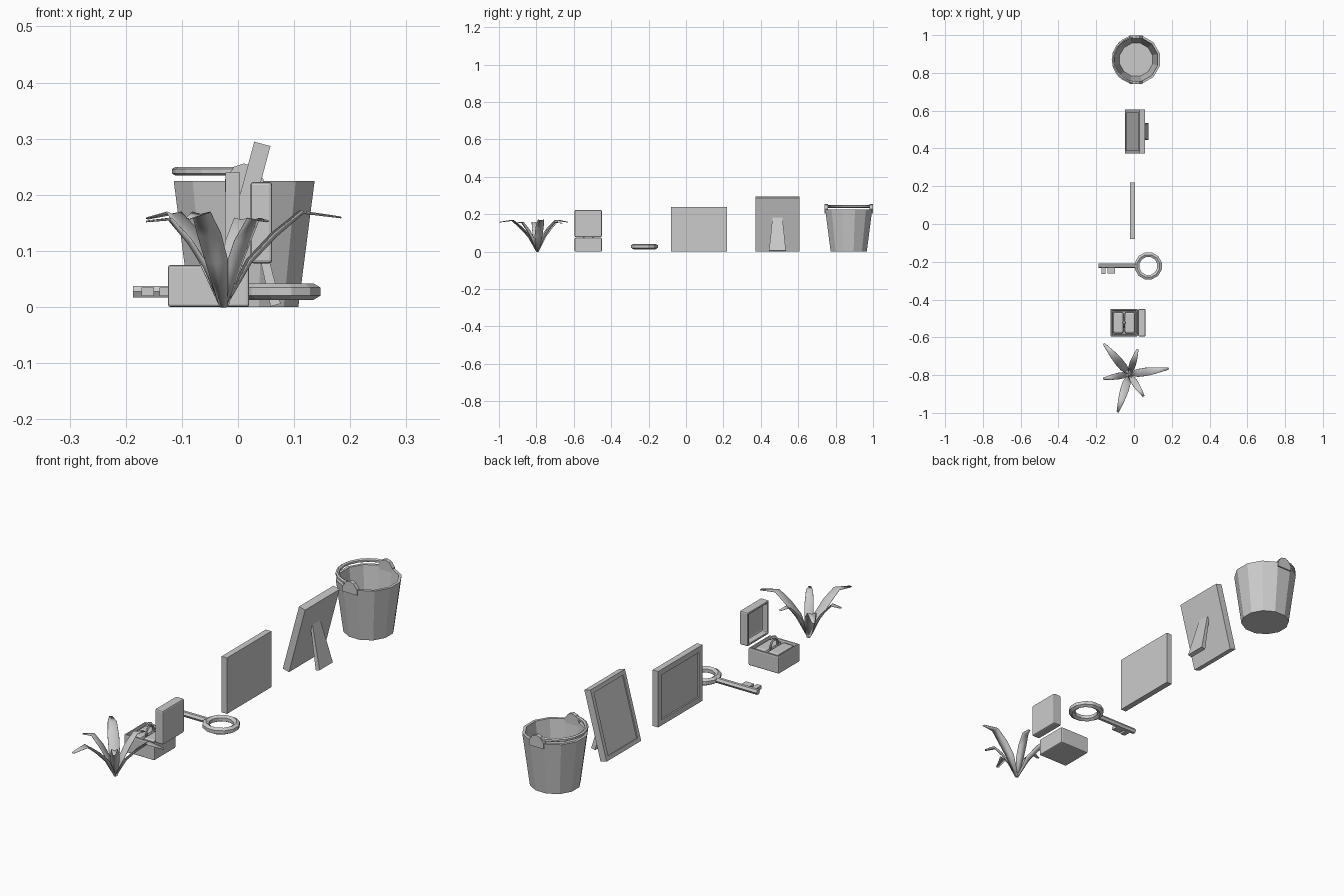
import bpy, bmesh, math
from mathutils import Vector, Matrix

if "Cube" in bpy.data.objects:
    bpy.data.objects.remove(bpy.data.objects["Cube"])


def make(name, verts, faces, bevel=0, segs=2, smooth=False):
    me = bpy.data.meshes.new(name)
    me.from_pydata([tuple(v) for v in verts], [], faces)
    ob = bpy.data.objects.new(name, me)
    bpy.context.collection.objects.link(ob)
    bm = bmesh.new()
    bm.from_mesh(me)
    bmesh.ops.recalc_face_normals(bm, faces=bm.faces)
    for f in bm.faces:
        f.smooth = smooth
    bm.to_mesh(me)
    bm.free()
    if bevel:
        m = ob.modifiers.new("round", "BEVEL")
        m.width, m.segments, m.limit_method = bevel, segs, "ANGLE"
    return ob


def box(name, lo, hi, bevel=0):
    v = [(x, y, z) for x in (lo[0], hi[0]) for y in (lo[1], hi[1]) for z in (lo[2], hi[2])]
    f = [(0, 1, 3, 2), (4, 6, 7, 5), (0, 4, 5, 1), (2, 3, 7, 6), (0, 2, 6, 4), (1, 5, 7, 3)]
    return make(name, v, f, bevel)


def recess(ob, direction, border, depth):
    """Inset the face looking along direction and push it inwards."""
    d = Vector(direction)
    bm = bmesh.new()
    bm.from_mesh(ob.data)
    f = max(bm.faces, key=lambda f: f.normal.dot(d))
    bmesh.ops.inset_region(bm, faces=[f], thickness=border)
    r = bmesh.ops.extrude_face_region(bm, geom=[f])
    bmesh.ops.translate(bm, vec=-d * depth, verts=[g for g in r["geom"] if isinstance(g, bmesh.types.BMVert)])
    if f.is_valid:
        bmesh.ops.delete(bm, geom=[f], context="FACES")
    bmesh.ops.recalc_face_normals(bm, faces=bm.faces)
    bm.to_mesh(ob.data)
    bm.free()


def sweep(name, rings, closed=False, smooth=False):
    """Skin a list of cross-section rings."""
    n, m = len(rings[0]), len(rings)
    faces = []
    for i in range(m if closed else m - 1):
        j = (i + 1) % m
        faces += [(i * n + k, i * n + (k + 1) % n, j * n + (k + 1) % n, j * n + k) for k in range(n)]
    if not closed:
        faces += [tuple(range(n)), tuple(range((m - 1) * n, m * n))]
    return make(name, [p for r in rings for p in r], faces, smooth=smooth)


def circle(c, r, z, n, off=0.0):
    return [(c[0] + r * math.cos(off + math.tau * k / n), c[1] + r * math.sin(off + math.tau * k / n), z)
            for k in range(n)]


def torus(name, c, R, r, n, sides, a0=0.0, a1=math.tau, upright=False):
    full = a1 - a0 > 6.28
    rings = []
    for i in range(n if full else n + 1):
        a = a0 + (a1 - a0) * i / n
        ring = []
        for k in range(sides):
            b = math.tau * (k + 0.5) / sides
            q = R + r * math.cos(b)
            p = (q * math.cos(a), q * math.sin(a), r * math.sin(b))
            if upright:
                p = (p[2], p[0], p[1])
            ring.append(Vector(c) + Vector(p))
        rings.append(ring)
    return sweep(name, rings, full)


# Bucket: outer wall, rim, inner wall and floor
bc, off = (0.011, 0.87), math.radians(15)
sweep("bucket", [circle(bc, r, z, 12, off) for r, z in
                 ((0.1, 0), (0.13, 0.225), (0.118, 0.225), (0.09, 0.015))])
# Bucket ears and folded handle
for side, label in ((-1, "front"), (1, "back")):
    prof = [(-0.034, 0.205), (-0.034, 0.228), (-0.018, 0.25), (0, 0.256),
            (0.018, 0.25), (0.034, 0.228), (0.034, 0.205)]
    sweep("bucket_ear_" + label, [[(bc[0] + x, bc[1] + side * y, z) for x, z in prof] for y in (0.112, 0.129)])
torus("bucket_handle", (bc[0], bc[1], 0.242), 0.122, 0.008, 10, 6, math.pi / 2, 1.5 * math.pi)

# Standing picture frame with tilted board and rear prop
fr = box("tilted_frame", (-0.03, -0.117, 0), (0, 0.117, 0.297))
recess(fr, (-1, 0, 0), 0.025, 0.005)
fr.data.transform(Matrix.Translation((-0.019, 0.489, 0)) @ Matrix.Rotation(math.radians(15), 4, "Y"))
prop = []
for x, z, w in ((0.02, 0.176, 0.027), (0.03, 0.182, 0.027), (0.076, 0.006, 0.045), (0.058, 0.001, 0.045)):
    prop.append((x, z, w))
sweep("frame_prop", [[(x, 0.489 + s * w, z) for x, z, w in prop] for s in (-1, 1)])

# Upright picture frame
fr2 = box("upright_frame", (-0.022, -0.08, 0), (0.004, 0.22, 0.24))
recess(fr2, (-1, 0, 0), 0.034, 0.006)

# Key: bow, shaft and bits
kc = (0.076, -0.222, 0.0275)
torus("key_bow", kc, 0.061, 0.0145, 12, 6, math.pi / 12, math.pi / 12 + math.tau)
sweep("key_shaft", [[(x, kc[1] + r * math.cos(a), kc[2] + r * math.sin(a))
                     for a in [math.tau * k / 6 for k in range(6)]]
                    for x, r in ((-0.187, 0.012), (0.02, 0.012))])
for i, (x0, x1, y) in enumerate(((-0.172, -0.15, -0.266), (-0.14, -0.1, -0.262))):
    box("key_bit_%d" % i, (x0, y, 0.02), (x1, -0.22, 0.035))

# Jewellery box: base, lid, cushions
by0, by1 = -0.595, -0.45
base = box("box_base", (-0.125, by0, 0), (0.02, by1, 0.075), 0.01)
recess(base, (0, 0, 1), 0.014, 0.025)
lid = box("box_lid", (0.022, by0, 0.078), (0.061, by1, 0.223), 0.01)
recess(lid, (-1, 0, 0), 0.016, 0.025)
for i, (x0, x1) in enumerate(((-0.111, -0.055), (-0.05, 0.006))):
    box("cushion_%d" % i, (x0, by0 + 0.015, 0.04), (x1, by1 - 0.015, 0.073), 0.012)
# Ring held between the cushions, with its stone
rc = (-0.0525, -0.522, 0.078)
torus("finger_ring", rc, 0.024, 0.005, 14, 6, upright=True)
sweep("ring_stone", [circle(rc, r, z, 6) for r, z in ((0.004, 0.102), (0.011, 0.112), (0.007, 0.117))])

# Plant: six arching, folded leaves, long and short alternating
root = Vector((-0.025, -0.795, 0))
long_leaf = ((0.004, 0, 0.007), (0.05, 0.078, 0.021), (0.095, 0.125, 0.022), (0.143, 0.166, 0.017), (0.211, 0.158, 0.006))
short_leaf = ((0.004, 0, 0.006), (0.035, 0.07, 0.016), (0.065, 0.115, 0.017), (0.1, 0.156, 0.013), (0.141, 0.153, 0.005))
for i, deg in enumerate((8, 71.5, 130, 190, 253, 303)):
    a = math.radians(deg)
    out, across = Vector((math.cos(a), math.sin(a), 0)), Vector((-math.sin(a), math.cos(a), 0))
    verts = []
    for r, z, w in (short_leaf if i % 2 else long_leaf):
        p = root + out * r + Vector((0, 0, z))
        fold = (out * -0.3 + Vector((0, 0, 0.25))) * w
        verts += [p - across * w + fold, p, p + across * w + fold]
    faces = [(k * 3 + s, k * 3 + s + 1, k * 3 + s + 4, k * 3 + s + 3) for k in range(4) for s in (0, 1)]
    leaf = make("leaf_%d" % i, verts, faces, smooth=True)
    leaf.modifiers.new("thickness", "SOLIDIFY").thickness = 0.002
